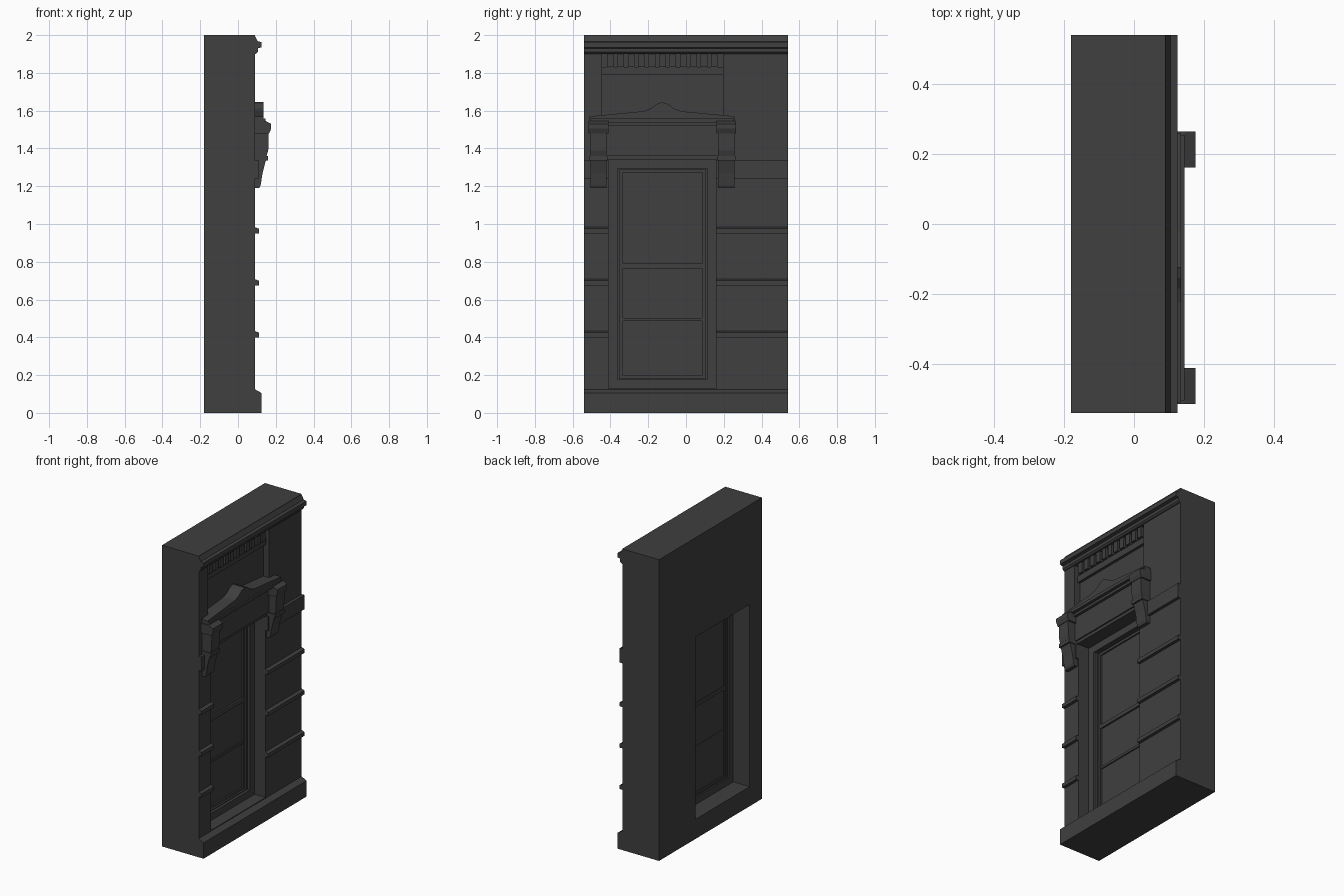
import bpy
import bmesh
from mathutils import Vector

cube = bpy.data.objects.get("Cube")
if cube:
    bpy.data.objects.remove(cube, do_unlink=True)

stone = bpy.data.materials.new("dark_stone")
stone.use_nodes = True
grey = (0.05, 0.05, 0.05, 1)
stone.diffuse_color = grey
bsdf = next(n for n in stone.node_tree.nodes if n.type == 'BSDF_PRINCIPLED')
bsdf.inputs["Base Color"].default_value = grey

BACK, FACE = -0.18, 0.09       # wall planes in x
END = 0.54                     # half the wall width
MID = -0.125                   # centre line of the window bay
Z_OPEN, Z_HEAD = 0.13, 1.34    # window opening heights
HALF = 0.285                   # half the window opening width


def make(name, bm):
    bmesh.ops.recalc_face_normals(bm, faces=bm.faces)
    mesh = bpy.data.meshes.new(name)
    bm.to_mesh(mesh)
    bm.free()
    mesh.materials.append(stone)
    obj = bpy.data.objects.new(name, mesh)
    bpy.context.collection.objects.link(obj)
    return obj


def extrude(name, points, offset):
    """Fill a closed outline and push it along offset."""
    bm = bmesh.new()
    face = bm.faces.new([bm.verts.new(p) for p in points])
    moved = bmesh.ops.extrude_face_region(bm, geom=[face], use_keep_orig=True)
    verts = [v for v in moved["geom"] if isinstance(v, bmesh.types.BMVert)]
    bmesh.ops.translate(bm, verts=verts, vec=Vector(offset))
    return make(name, bm)


def along_y(name, profile, y0, y1):
    return extrude(name, [(x, y0, z) for x, z in profile], (0, y1 - y0, 0))


def box(name, x0, x1, y0, y1, z0, z1):
    return along_y(name, [(x0, z0), (x1, z0), (x1, z1), (x0, z1)], y0, y1)


def ring(name, x0, x1, half, z0, z1, width):
    """Mitred rectangular frame around the window centre line."""
    bm = bmesh.new()
    loops = []
    for x, inset in ((x0, 0), (x1, 0), (x1, width), (x0, width)):
        a, low, high = half - inset, z0 + inset, z1 - inset
        loops.append([bm.verts.new((x, MID + y, z)) for y, z in
                      ((-a, low), (a, low), (a, high), (-a, high))])
    for i in range(4):
        p, q = loops[i], loops[(i + 1) % 4]
        for k in range(4):
            n = (k + 1) % 4
            bm.faces.new((p[k], p[n], q[n], q[k]))
    return make(name, bm)


# Wall with the window opening and the shallow upper panel cut out
wall = box("wall", BACK, FACE, -END, END, 0, 2)
cutters = (
    box("opening_cutter", -0.5, 0.5, MID - HALF, MID + HALF, Z_OPEN, Z_HEAD),
    box("panel_cutter", 0.05, 0.5, MID - 0.32, MID + 0.32, 1.45, 1.9),
)
for cutter in cutters:
    cutter.hide_render = True
    cutter.hide_viewport = True
    cutter.display_type = 'WIRE'
    cut = wall.modifiers.new(cutter.name, 'BOOLEAN')
    cut.operation = 'DIFFERENCE'
    cut.solver = 'EXACT'
    cut.object = cutter

# Plinth and cornice
along_y("plinth", [(0.05, 0), (0.125, 0), (0.125, 0.105), (FACE, 0.125),
                   (0.05, 0.125)], -END, END)
along_y("cornice", [(0.06, 1.9), (0.095, 1.9), (0.105, 1.91), (0.105, 1.93),
                    (0.125, 1.935), (0.125, 1.963), (0.105, 1.967),
                    (FACE, 1.995), (0.06, 1.995)], -END, END)

# String courses on both piers
sides = (("right", -END, MID - HALF), ("left", MID + HALF, END))
for side, y0, y1 in sides:
    for i, z in enumerate((0.4, 0.675, 0.95)):
        along_y(f"string_course_{side}_{i}",
                [(0.06, z), (0.11, z), (0.11, z + 0.025), (FACE, z + 0.033),
                 (0.06, z + 0.033)], y0, y1)
    box(f"pier_band_{side}", 0.06, 0.11, y0 - 0.001 if side == "left" else y0,
        y1, 1.24, 1.335)

# Window: stepped frames, sash bars and pane
ring("outer_frame", -0.06, 0.01, HALF, Z_OPEN, Z_HEAD, 0.047)
ring("inner_frame", -0.05, -0.008, 0.24, 0.168, 1.303, 0.015)
ring("sash_frame", -0.045, -0.02, 0.227, 0.18, 1.29, 0.018)
box("pane", -0.04, -0.03, MID - 0.22, MID + 0.22, 0.18, 1.29)
box("meeting_rail", -0.045, -0.018, MID - 0.215, MID + 0.215, 0.765, 0.79)
box("glazing_bar", -0.042, -0.022, MID - 0.215, MID + 0.215, 0.487, 0.503)

# Upper panel: band and row of dentils
box("panel_band", 0.04, 0.068, MID - 0.32, MID + 0.32, 1.79, 1.832)
for i in range(-5, 6):
    y = MID + i * 0.055
    box(f"dentil_{i + 5}", 0.04, 0.085, y - 0.018, y + 0.018, 1.832, 1.9)

# Window hood: lintel, mouldings and pediment
box("lintel", 0.04, 0.107, MID - 0.3, MID + 0.3, 1.36, 1.535)
box("lintel_moulding", 0.04, 0.098, MID - 0.3, MID + 0.3, 1.34, 1.36)
box("hood_moulding", 0.04, 0.125, MID - 0.34, MID + 0.34, 1.52, 1.54)
half_outline = [(0.385, 1.54), (0.385, 1.57), (0.1, 1.597), (0.06, 1.612),
                (0.03, 1.635)]
outline = half_outline + [(0, 1.645)] + [(-y, z) for y, z in reversed(half_outline)]
extrude("pediment", [(0.04, MID + y, z) for y, z in outline], (0.095, 0, 0))
box("pediment_lip", 0.04, 0.145, MID - 0.38, MID + 0.38, 1.537, 1.558)

# Scroll brackets carrying the hood
body = [(0.07, 1.19), (0.112, 1.19), (0.12, 1.205), (0.13, 1.27), (0.147, 1.335),
        (0.15, 1.355), (0.16, 1.39), (0.163, 1.5), (0.07, 1.5)]
cap = [(0.07, 1.48), (0.165, 1.48), (0.176, 1.505), (0.176, 1.53),
       (0.145, 1.545), (0.07, 1.545)]
for side, sign in (("right", -1), ("left", 1)):
    y = MID + sign * 0.338
    along_y(f"bracket_{side}", body, y - 0.043, y + 0.043)
    along_y(f"bracket_cap_{side}", cap, y - 0.052, y + 0.052)
    box(f"bracket_collar_{side}", 0.07, 0.158, y - 0.048, y + 0.048, 1.335, 1.36)
